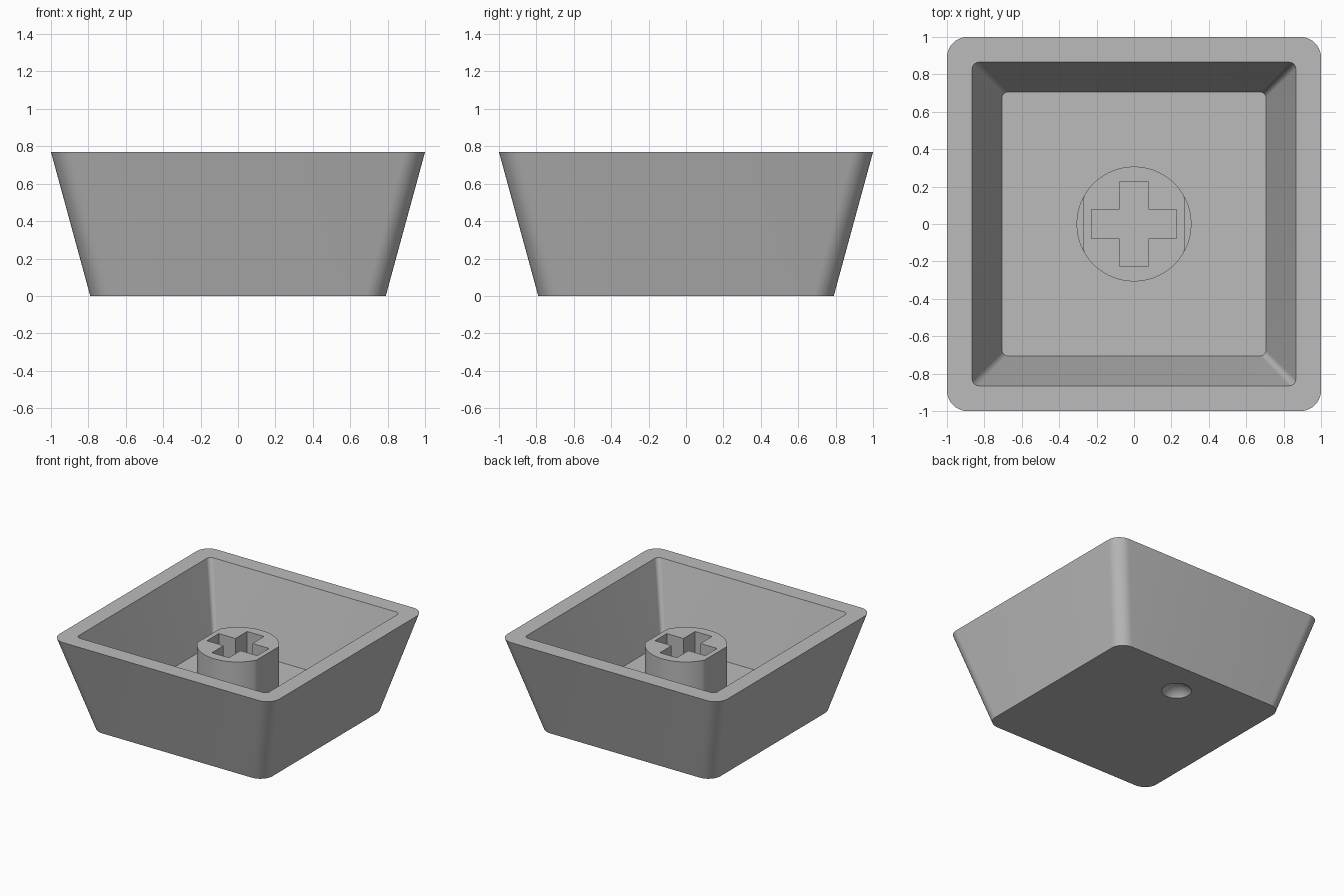
import bpy, bmesh, math

cube = bpy.data.objects.get("Cube")
if cube:
    bpy.data.objects.remove(cube, do_unlink=True)

HEIGHT, FLOOR, STEM_TOP = 0.77, 0.167, 0.61

grey = bpy.data.materials.new("plain grey plastic")
grey.use_nodes = True
colour = (0.5, 0.5, 0.5, 1)
grey.diffuse_color = colour
grey.node_tree.nodes["Principled BSDF"].inputs["Base Color"].default_value = colour


def rounded_square(half, radius, steps=10):
    """Outline of a square with rounded corners."""
    points = []
    for corner in range(4):
        mid = math.pi / 4 + corner * math.pi / 2
        cx = math.copysign(half - radius, math.cos(mid))
        cy = math.copysign(half - radius, math.sin(mid))
        for i in range(steps + 1):
            a = (corner + i / steps) * math.pi / 2
            points.append((cx + radius * math.cos(a), cy + radius * math.sin(a)))
    return points


def circle(radius, flat=1, sides=96):
    """Circle outline, cut flat on both sides at x = +-flat."""
    points = []
    for i in range(sides):
        a = 2 * math.pi * i / sides
        points.append((max(-flat, min(flat, radius * math.cos(a))), radius * math.sin(a)))
    return points


def loft(name, rings):
    """Closed solid through (outline, height) rings."""
    bm = bmesh.new()
    loops = [[bm.verts.new((x, y, z)) for x, y in outline] for outline, z in rings]
    n = len(loops[0])
    for low, high in zip(loops, loops[1:]):
        for i in range(n):
            j = (i + 1) % n
            bm.faces.new((low[i], low[j], high[j], high[i]))
    bm.faces.new(loops[0][::-1])
    bm.faces.new(loops[-1])
    bmesh.ops.recalc_face_normals(bm, faces=bm.faces)
    mesh = bpy.data.meshes.new(name)
    bm.to_mesh(mesh)
    bm.free()
    mesh.materials.append(grey)
    obj = bpy.data.objects.new(name, mesh)
    bpy.context.collection.objects.link(obj)
    return obj


def activate(obj):
    bpy.ops.object.select_all(action='DESELECT')
    obj.select_set(True)
    bpy.context.view_layer.objects.active = obj


def cut(obj, cutter):
    mod = obj.modifiers.new("cut", 'BOOLEAN')
    mod.operation, mod.solver, mod.object = 'DIFFERENCE', 'EXACT', cutter
    activate(obj)
    bpy.ops.object.modifier_apply(modifier=mod.name)


# Tapered hollow shell, open at the top
shell = loft("shell", [
    (rounded_square(0.79, 0.11), 0),
    (rounded_square(1.0, 0.11), HEIGHT),
    (rounded_square(0.865, 0.035), HEIGHT),
    (rounded_square(0.705, 0.03), FLOOR),
])

# Shallow round dimple in the underside
opening, depth = 0.112, 0.06
ball = (opening ** 2 + depth ** 2) / (2 * depth)
bpy.ops.mesh.primitive_uv_sphere_add(segments=64, ring_count=48, radius=ball,
                                     location=(0, 0.5, depth - ball))
dimple_cutter = bpy.context.object
dimple_cutter.data.materials.append(grey)
cut(shell, dimple_cutter)

# Central stem with two flat sides, on a thin round foot
stem = loft("stem", [(circle(0.307, 0.27), FLOOR), (circle(0.307, 0.27), STEM_TOP)])
foot = loft("stem_foot", [(circle(0.307), FLOOR - 0.01), (circle(0.307), FLOOR + 0.03)])

# Cross-shaped socket down the stem
arm, half = 0.228, 0.077
quarter = [(arm, -half), (arm, half), (half, half)]
cross = []
for turn in range(4):
    for x, y in quarter:
        for _ in range(turn):
            x, y = -y, x
        cross.append((x, y))
socket_cutter = loft("socket_cutter", [(cross, 0.05), (cross, 0.9)])
for part in (stem, foot):
    cut(part, socket_cutter)

for cutter in (dimple_cutter, socket_cutter):
    bpy.data.objects.remove(cutter, do_unlink=True)

for part in (shell, stem, foot):
    activate(part)
    bpy.ops.object.shade_smooth_by_angle(angle=math.radians(25))
